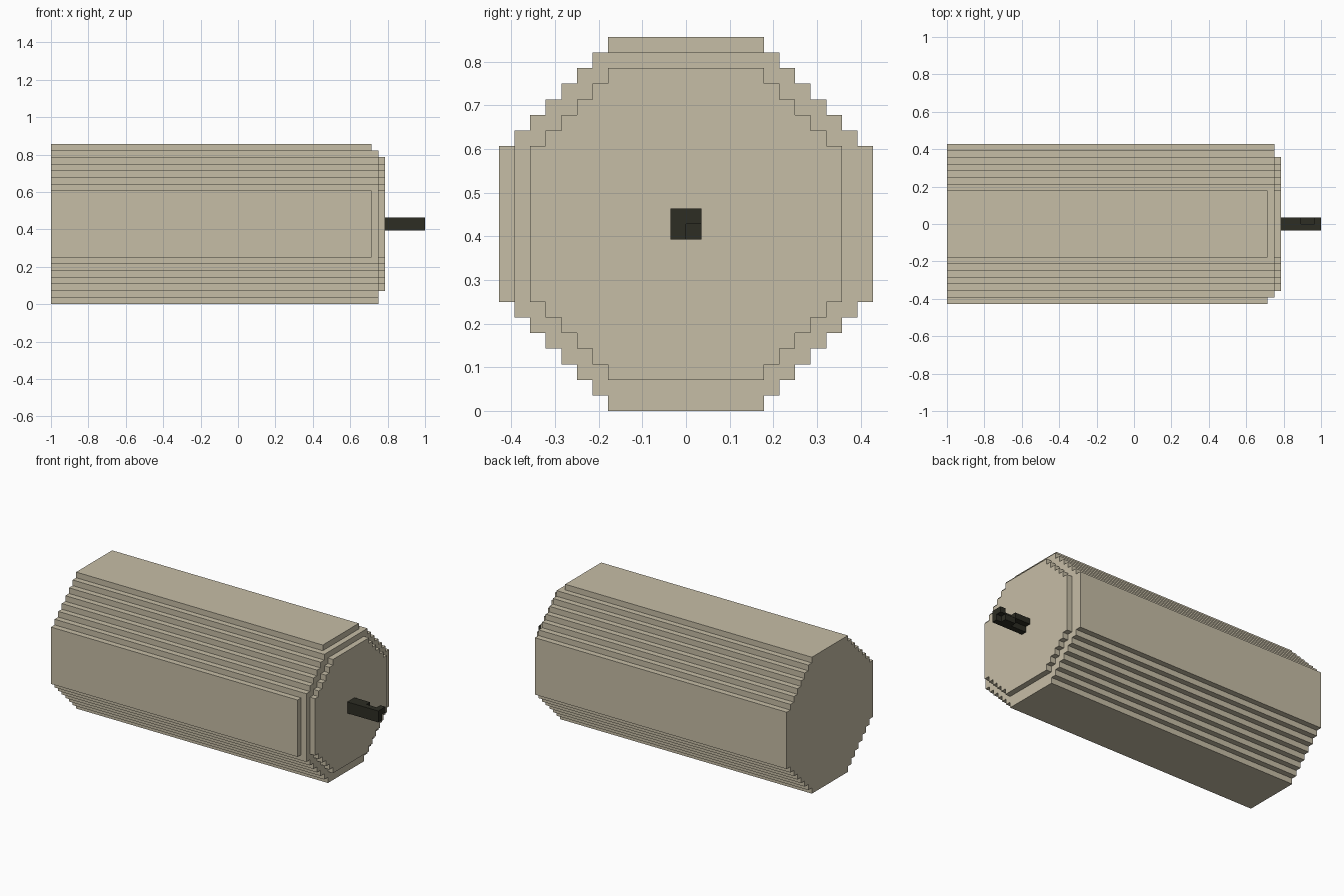
import bpy
import bmesh

if "Cube" in bpy.data.objects:
    bpy.data.objects.remove(bpy.data.objects["Cube"])

V = 2 / 56          # one block unit
MID = 12            # height of the candle axis, in blocks


def material(name, rgb):
    m = bpy.data.materials.new(name)
    m.diffuse_color = (*rgb, 1)
    m.use_nodes = True
    m.node_tree.nodes["Principled BSDF"].inputs["Base Color"].default_value = m.diffuse_color
    return m


wax = material("cream wax", (0.565, 0.509, 0.381))
char = material("charred black", (0.026, 0.026, 0.017))


def finish(bm, name, mat):
    bmesh.ops.recalc_face_normals(bm, faces=bm.faces)
    me = bpy.data.meshes.new(name)
    bm.to_mesh(me)
    bm.free()
    me.materials.append(mat)
    ob = bpy.data.objects.new(name, me)
    bpy.context.collection.objects.link(ob)
    return ob


def stepped_octagon(r, flat=5, trim=0):
    """Outline with staircase corners; trim shaves the top and the front."""
    quarter = [(flat, r)]
    for i in range(r - flat):
        quarter += [(flat + i, r - 1 - i), (flat + i + 1, r - 1 - i)]
    pts = list(quarter)
    pts += [(y, -z) for y, z in reversed(quarter)]
    pts += [(-y, -z) for y, z in quarter]
    pts += [(-y, z) for y, z in reversed(quarter)]
    out = []
    for y, z in pts:
        p = (max(y, trim - r), min(z, r - trim))
        if p not in out:
            out.append(p)
    return out


def prism(name, outline, x0, x1, start_cap):
    bm = bmesh.new()
    rings = [[bm.verts.new((x * V - 1, y * V, (z + MID) * V)) for y, z in outline]
             for x in (x0, x1)]
    n = len(outline)
    for i in range(n):
        j = (i + 1) % n
        bm.faces.new((rings[0][i], rings[0][j], rings[1][j], rings[1][i]))
    end = bm.faces.new(rings[1])
    if start_cap:
        bm.faces.new(rings[0])
    ob = finish(bm, name, mat=wax)
    return ob


# Candle body, its trimmed rim and the smaller raised end
prism("candle_body", stepped_octagon(12), 0, 48, True)
prism("candle_rim", stepped_octagon(12, trim=1), 48, 49, False)
prism("candle_end", stepped_octagon(10), 49, 50, False)

# Crooked wick: a straight bar plus offset pieces (x0, x1, y0, y1, z0, z1)
bm = bmesh.new()
for x0, x1, y0, y1, z0, z1 in [(50, 56, -1, 0, -1, 1),
                               (50, 53, 0, 1, 0, 1),
                               (53, 55, 0, 1, -1, 0),
                               (55, 56, 0, 1, 0, 1)]:
    for v in bmesh.ops.create_cube(bm, size=1)["verts"]:
        v.co = ((x1 if v.co.x > 0 else x0) * V - 1,
                (y1 if v.co.y > 0 else y0) * V,
                ((z1 if v.co.z > 0 else z0) + MID) * V)
finish(bm, "wick", char)
